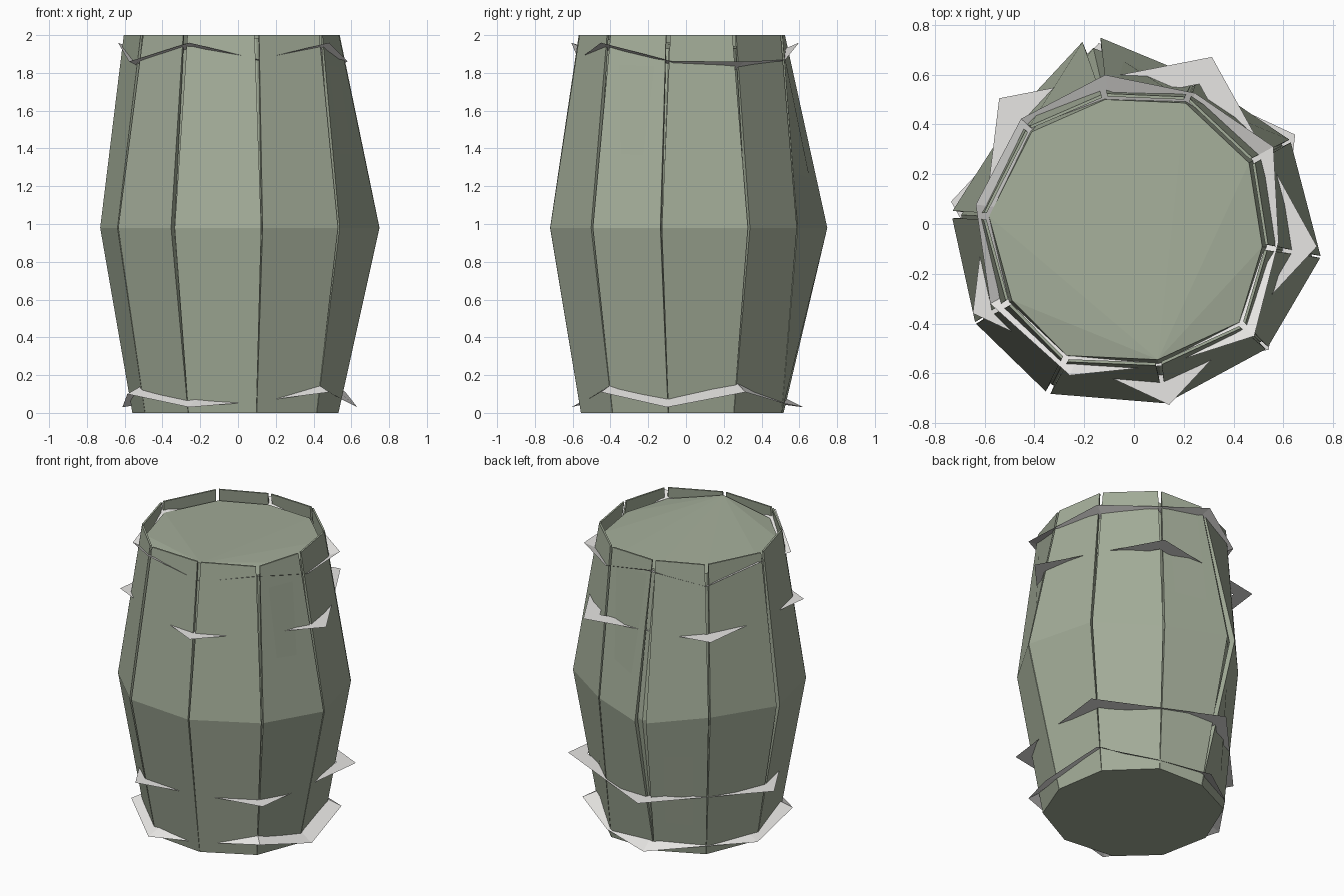
import bpy
from math import cos, sin, radians

if "Cube" in bpy.data.objects:
    bpy.data.objects.remove(bpy.data.objects["Cube"])

# per corner: angle, base radius, belly radius, rim radius, belly gap in degrees
CORNERS = [(-117, .58, .76, .615, .8), (-80, .565, .73, .575, .3), (-43, .57, .73, .60, .5),
           (-10, .54, .76, .545, .3), (28, .54, .71, .545, .5), (67, .55, .64, .55, .5),
           (103, .53, .76, .535, 2.8), (138, .56, .65, .575, .5),
           (177, .56, .73, .605, 1.2), (212, .58, .75, .60, .3)]
# height, slab thickness of the three stave levels
LEVELS = [(0, .03), (.98, .04), (2, .012)]


def material(name, rgb):
    m = bpy.data.materials.new(name)
    m.diffuse_color = (*rgb, 1)
    m.use_nodes = True
    m.node_tree.nodes["Principled BSDF"].inputs["Base Color"].default_value = m.diffuse_color
    return m


wood = material("wood", (.37, .42, .32))
metal = material("metal", (.8, .79, .77))


def polar(angle, r, z):
    return (r * cos(radians(angle)), r * sin(radians(angle)), z)


def add_mesh(name, verts, faces, mat):
    me = bpy.data.meshes.new(name)
    me.from_pydata(verts, [], faces)
    me.materials.append(mat)
    ob = bpy.data.objects.new(name, me)
    bpy.context.collection.objects.link(ob)
    return ob


def bridge(a, b, n):
    """Quads joining two closed rings that start at index a and b."""
    return [(a + i, a + (i + 1) % n, b + (i + 1) % n, b + i) for i in range(n)]


# inner body with the base and the sunken lid, which slopes up to one rim corner
n = len(CORNERS)
core = [polar(c[0], c[1] - .01, 0) for c in CORNERS]
core += [polar(c[0], c[2] - .035, .98) for c in CORNERS]
core += [polar(c[0], c[3] - .022, 1.985 if c[0] == -80 else 1.93) for c in CORNERS]
top = 2 * n
peak = 1
lid = [(top + peak, top + (peak + k) % n, top + (peak + k + 1) % n) for k in range(1, n - 1)]
add_mesh("core_and_lid", core,
         [tuple(range(n))[::-1]] + lid + bridge(0, n, n) + bridge(n, top, n), wood)


# staves, slightly open towards the top
def stave(i):
    a, b = CORNERS[i], CORNERS[(i + 1) % n]
    a1 = b[0] if b[0] > a[0] else b[0] + 360
    verts = []
    for k, (z, t) in enumerate(LEVELS):
        lo = a[0] + (.1, a[4], 1.2)[k]
        hi = a1 - (.1, b[4], 1.2)[k]
        ra, rb = a[1 + k], b[1 + k]
        verts += [polar(lo, ra, z), polar(hi, rb, z),
                  polar(hi, rb - t, z), polar(lo, ra - t, z)]
    faces = [(3, 2, 1, 0), (8, 9, 10, 11)] + bridge(0, 4, 4) + bridge(4, 8, 4)
    add_mesh(f"stave_{i + 1}", verts, faces, wood)


for i in range(n):
    stave(i)


# flat five-sided hoops whose corners poke out of the staves
def flat_hoop(name, start, r, z):
    verts = [polar(start + 72 * i, rr, z) for rr in (r - .12, r) for i in range(5)]
    add_mesh(name, verts, [f[::-1] for f in bridge(0, 5, 5)], metal)


flat_hoop("upper_hoop", -79, .74, 1.54)
flat_hoop("lower_hoop", 29, .74, .41)


# wavy end hoops: (angle, radius, height) of the outer edge
def end_hoop(name, outer, dz):
    m = len(outer)
    verts = [polar(*p) for p in outer]
    verts += [polar(a, r - .12, z + dz) for a, r, z in outer]
    add_mesh(name, verts, bridge(0, m, m), metal)


end_hoop("top_hoop", [(-113, .66, 1.96), (-79, .58, 1.87), (-43, .66, 1.96), (-7, .585, 1.86),
                      (29, .64, 1.86), (65, .58, 1.87), (101, .61, 1.96), (137, .62, 1.87),
                      (173, .64, 1.96), (209, .66, 1.86)], -.05)
end_hoop("bottom_hoop", [(-113, .66, .03), (-79, .55, .06), (-43, .66, .11), (-9, .64, .03),
                         (29, .65, .11), (65, .57, .05), (100, .63, .03), (137, .57, .06),
                         (171, .62, .03), (209, .67, .1)], .06)
